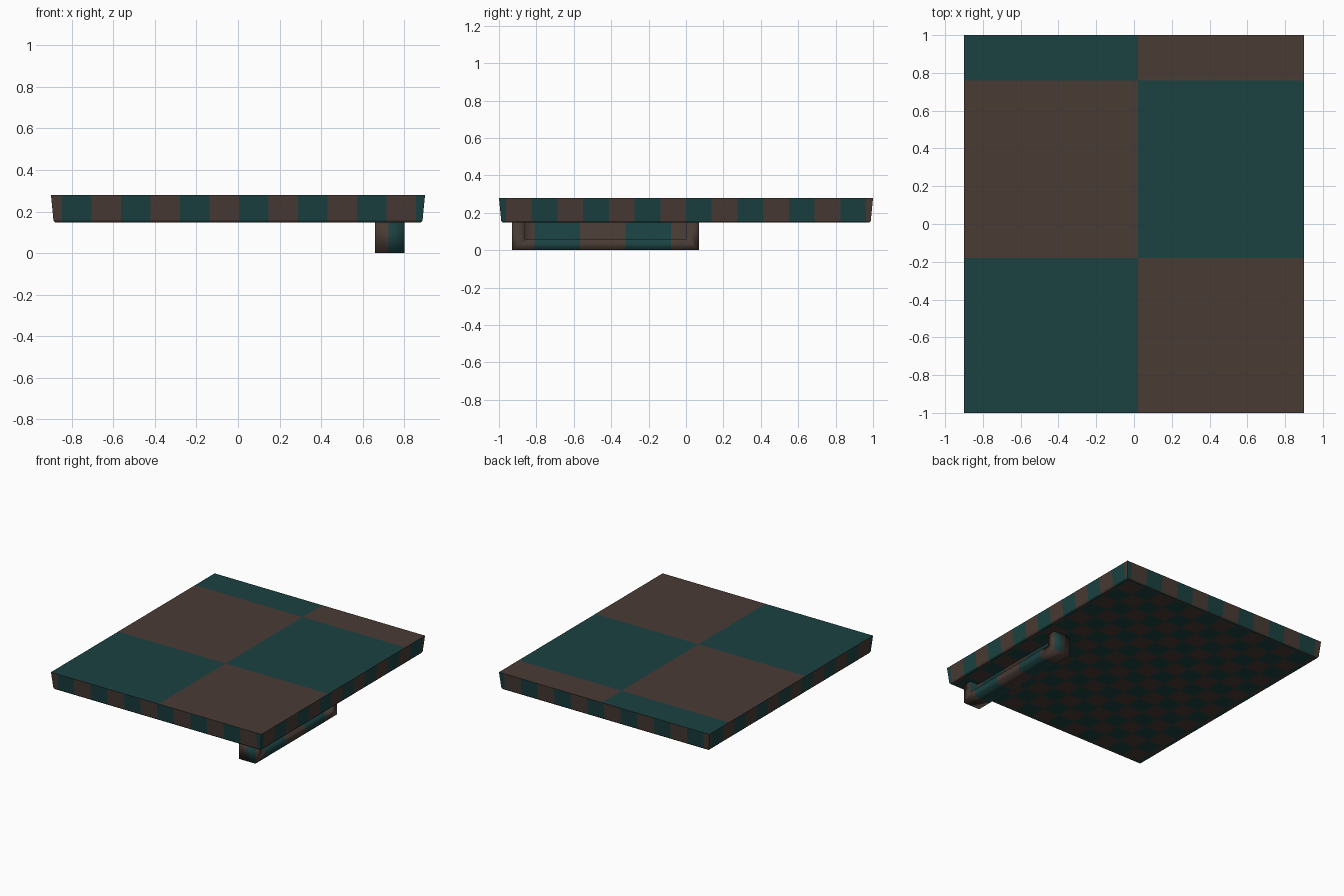
import bpy, bmesh, math
from mathutils import Vector

if "Cube" in bpy.data.objects:
    bpy.data.objects.remove(bpy.data.objects["Cube"])


def material(name, rgb):
    m = bpy.data.materials.new(name)
    m.diffuse_color = (*rgb, 1)
    m.use_nodes = True
    m.node_tree.nodes["Principled BSDF"].inputs["Base Color"].default_value = m.diffuse_color
    return m


MATS = [material("dark_teal", (0.0110, 0.0529, 0.0529)),
        material("dark_brown", (0.0656, 0.0431, 0.0343))]


def make_object(name, bm):
    bmesh.ops.recalc_face_normals(bm, faces=bm.faces)
    me = bpy.data.meshes.new(name)
    bm.to_mesh(me)
    bm.free()
    ob = bpy.data.objects.new(name, me)
    bpy.context.collection.objects.link(ob)
    return ob


def box(name, lo, hi):
    bm = bmesh.new()
    bmesh.ops.create_cube(bm, size=1)
    for v in bm.verts:
        v.co = Vector([(a + b) / 2 + c * (b - a) for a, b, c in zip(lo, hi, v.co)])
    return make_object(name, bm)


def paint(ob, cuts, rule):
    """Cut the mesh along axis planes, then colour each face by a rule.
    cuts: (axis, position, face test)."""
    ob.data.materials.clear()
    for m in MATS:
        ob.data.materials.append(m)
    bm = bmesh.new()
    bm.from_mesh(ob.data)
    for axis, pos, test in cuts:
        bm.normal_update()
        faces = [f for f in bm.faces if test(f.normal)]
        geom = faces + list({e for f in faces for e in f.edges}) + list({v for f in faces for v in f.verts})
        n = Vector((0, 0, 0))
        n[axis] = 1
        bmesh.ops.bisect_plane(bm, geom=geom, plane_co=n * pos, plane_no=n, dist=1e-5)
    bm.normal_update()
    for f in bm.faces:
        f.material_index = rule(f.calc_center_median(), f.normal)
    bm.to_mesh(ob.data)
    bm.free()


# Slab: stacked rectangles, slightly tapered toward the bottom
bm = bmesh.new()
rings = []
for z, inset in ((0.147, 0.02), (0.157, 0.012), (0.28, 0)):
    x, y = 0.9 - inset, 1 - inset
    rings.append([bm.verts.new(p) for p in ((-x, -y, z), (x, -y, z), (x, y, z), (-x, y, z))])
for a, b in zip(rings, rings[1:]):
    for i in range(4):
        j = (i + 1) % 4
        bm.faces.new((a[i], a[j], b[j], b[i]))
bm.faces.new(rings[0])
bm.faces.new(rings[-1])
slab = make_object("slab", bm)

# Slab pattern: big checks on top, stripes on the sides, small checks below
X0, SX, SY = 0.005, 0.142, 0.1375
top = lambda n: n.z > 0.9
bottom_or_y = lambda n: n.z < -0.9 or abs(n.y) > 0.5
bottom_or_x = lambda n: n.z < -0.9 or abs(n.x) > 0.5
cuts = [(0, 0.02, top), (1, 0.76, top), (1, -0.18, top)]
cuts += [(0, X0 + SX * k, bottom_or_y) for k in range(-6, 7)]
cuts += [(1, SY * k, bottom_or_x) for k in range(-7, 8)]


def slab_rule(c, n):
    kx, ky = math.floor((c.x - X0) / SX), math.floor(c.y / SY)
    if n.z > 0.9:
        return ((c.x > 0.02) + (c.y > 0.76) + (c.y < -0.18) + 1) % 2
    if n.z < -0.9:
        return (kx + ky) % 2
    return kx % 2 if abs(n.y) > abs(n.x) else ky % 2


paint(slab, cuts, slab_rule)

# Grip under the right edge, with a finger recess above a lower lip
grip = box("grip", (0.66, -0.93, 0), (0.80, 0.07, 0.15))
cutter = box("grip_recess_cutter", (0.73, -0.86, 0.06), (0.90, 0.0, 0.20))
cutter.hide_render = True
mod = grip.modifiers.new("recess", "BOOLEAN")
mod.operation, mod.solver, mod.object = "DIFFERENCE", "EXACT", cutter
bpy.context.view_layer.objects.active = grip
bpy.ops.object.modifier_apply(modifier=mod.name)
bpy.data.objects.remove(cutter)

# Grip pattern: broad bands along its length, two-tone ends
G0, GS = -0.81, 0.2433
ends = lambda n: abs(n.y) > 0.9
along = lambda n: abs(n.y) < 0.5
paint(grip, [(1, G0 + GS * k, along) for k in range(4)] + [(0, 0.725, ends)],
      lambda c, n: int(c.x < 0.725) if ends(n) else math.floor((c.y - G0) / GS) % 2)
for p in grip.data.polygons:
    p.use_smooth = True
